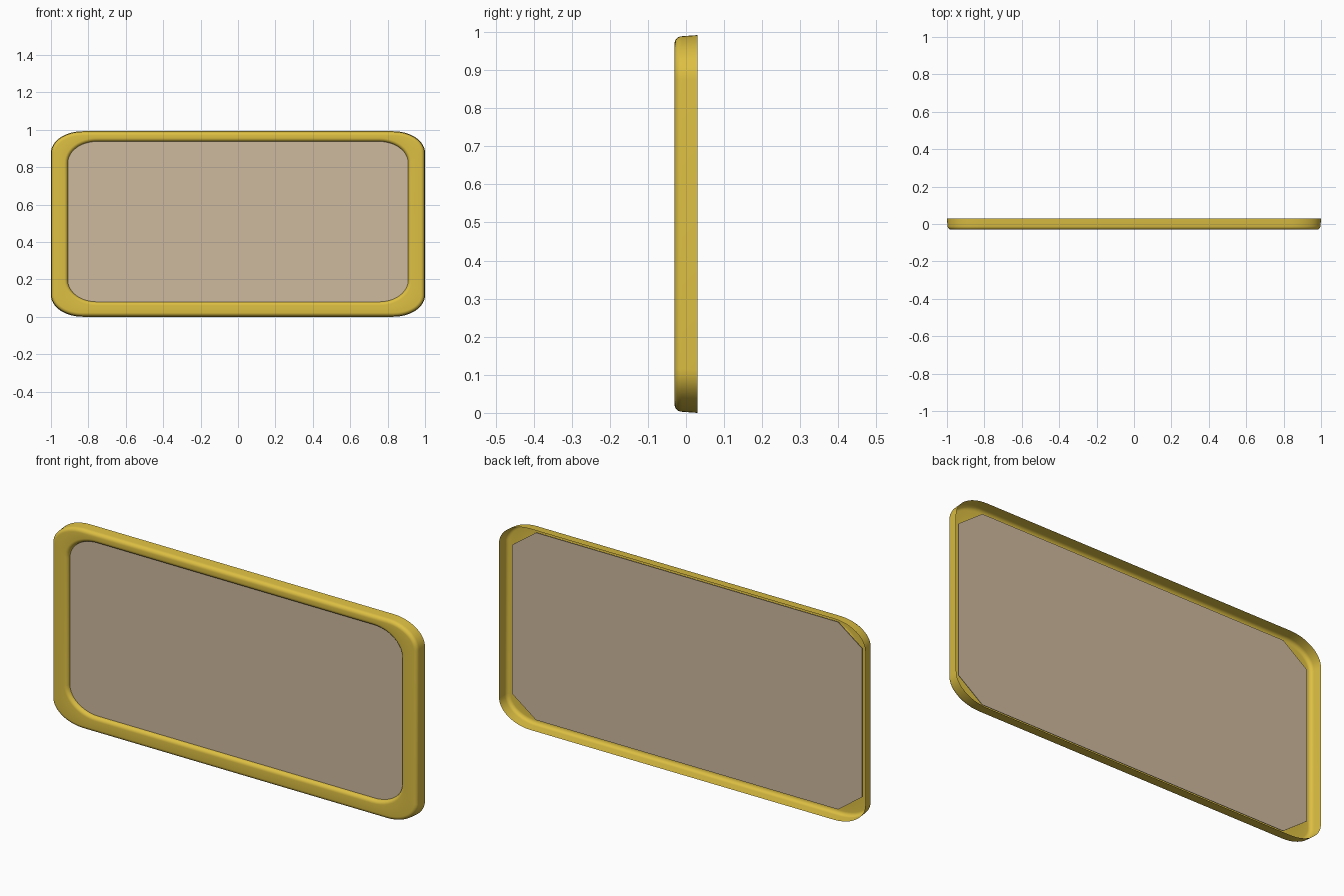
import bpy, bmesh, math

if "Cube" in bpy.data.objects:
    bpy.data.objects.remove(bpy.data.objects["Cube"])

def material(name, rgb):
    m = bpy.data.materials.new(name)
    m.diffuse_color = (*rgb, 1)
    m.use_nodes = True
    m.node_tree.nodes["Principled BSDF"].inputs["Base Color"].default_value = m.diffuse_color
    return m

gold = material("gold", (0.72, 0.52, 0.055))
tan = material("tan panel", (0.62, 0.49, 0.34))

SEG = 12

def ring(hx, z0, z1, rx, rz, y, seg=SEG):
    """Rounded rectangle, counter-clockwise seen from the front."""
    pts = []
    corners = [(hx - rx, z1 - rz, 0), (-hx + rx, z1 - rz, 90),
               (-hx + rx, z0 + rz, 180), (hx - rx, z0 + rz, 270)]
    for cx, cz, a0 in corners:
        for i in range(seg + 1):
            a = math.radians(a0 + 90 * i / seg)
            pts.append((cx + rx * math.cos(a), y, cz + rz * math.sin(a)))
    return pts

def outer(d, y):
    return ring(1 - d, d, 0.992 - d, 0.17 - d, 0.115 - d, y)

def inner(e, y):
    return ring(0.91 + e, 0.08 - e, 0.937 + e, 0.155 + e, 0.115 + e, y)

def finish(bm, name, mat):
    me = bpy.data.meshes.new(name)
    bm.to_mesh(me)
    bm.free()
    me.materials.append(mat)
    ob = bpy.data.objects.new(name, me)
    bpy.context.collection.objects.link(ob)
    return ob

# Frame: open-backed shell, outer wall rolling over the front into the opening
R = 0.019
rings = [outer(0, 0.03)]
for i in range(7):
    a = math.pi / 2 * i / 6
    rings.append(outer(0.003 + R * (1 - math.cos(a)), -0.03 + R * (1 - math.sin(a))))
for i in range(7):
    a = math.pi / 2 * i / 6
    rings.append(inner(R * (1 - math.sin(a)), -0.03 + R * (1 - math.cos(a))))
rings.append(inner(0, -0.008))

bm = bmesh.new()
loops = [[bm.verts.new(p) for p in r] for r in rings]
for a, b in zip(loops, loops[1:]):
    n = len(a)
    for i in range(n):
        j = (i + 1) % n
        f = bm.faces.new((a[i], a[j], b[j], b[i]))
        f.smooth = True
finish(bm, "frame", gold)

# Panel: thin plate with cut corners behind the opening
bm = bmesh.new()
front = [bm.verts.new(p) for p in ring(0.955, 0.035, 0.96, 0.13, 0.095, -0.011, 1)]
back = [bm.verts.new((v.co.x, -0.008, v.co.z)) for v in front]
bm.faces.new(front)
bm.faces.new(back[::-1])
for i in range(len(front)):
    j = (i + 1) % len(front)
    bm.faces.new((front[j], front[i], back[i], back[j]))
finish(bm, "panel", tan)
